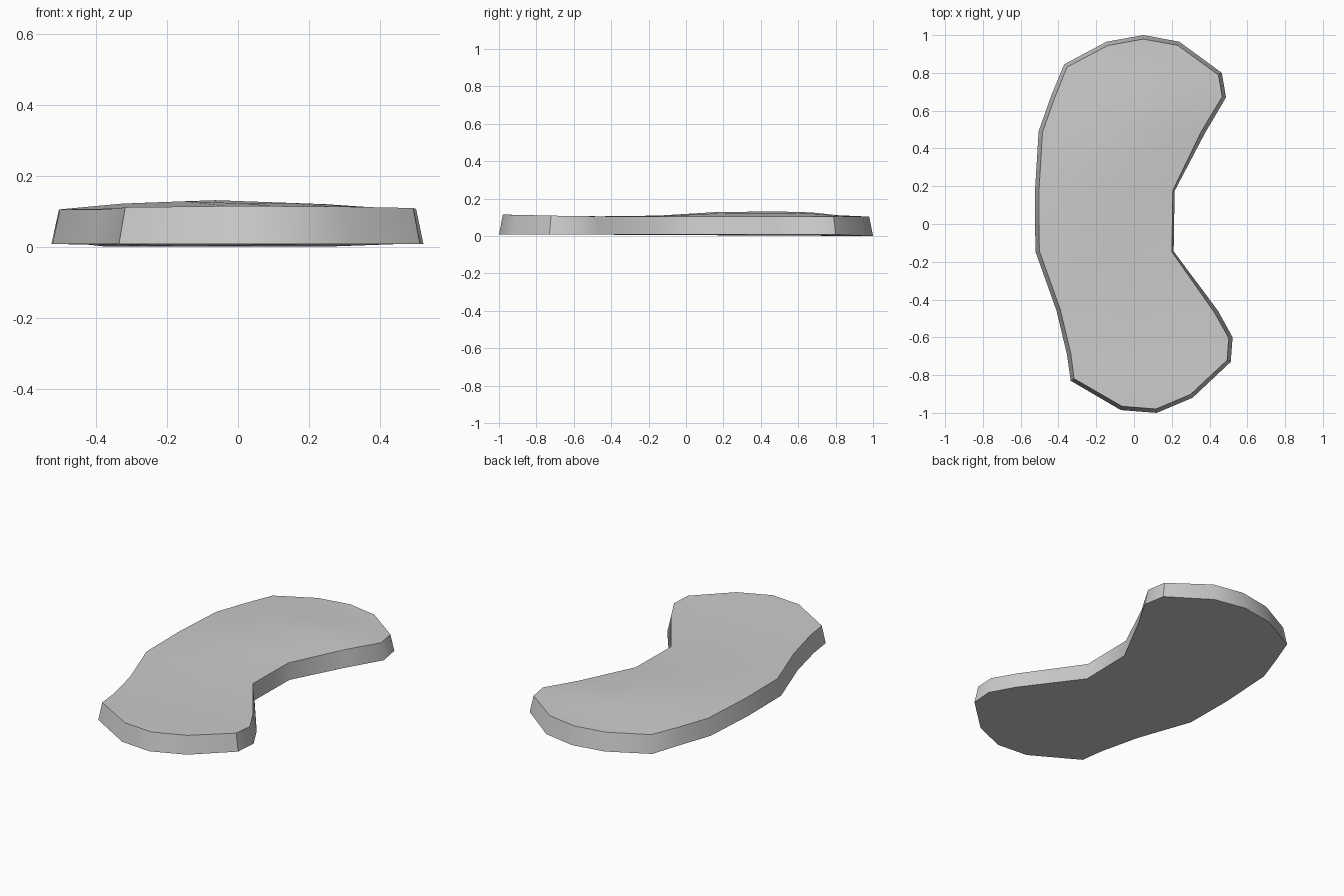
import bpy, bmesh, math
from mathutils import Vector

if "Cube" in bpy.data.objects:
    bpy.data.objects.remove(bpy.data.objects["Cube"])

# Outline rows from back to front: left x, left y, right x, right y, crown rise
ROWS = [
    (-0.145, 0.965, 0.240, 0.965, 0.000),
    (-0.370, 0.845, 0.465, 0.800, 0.006),
    (-0.440, 0.675, 0.487, 0.670, 0.021),
    (-0.505, 0.490, 0.375, 0.480, 0.026),
    (-0.525, 0.160, 0.215, 0.175, 0.023),
    (-0.522, -0.145, 0.210, -0.145, 0.004),
    (-0.410, -0.460, 0.445, -0.460, 0.000),
    (-0.355, -0.690, 0.522, -0.600, 0.000),
    (-0.335, -0.830, 0.512, -0.730, 0.000),
    (-0.070, -0.985, 0.310, -0.920, 0.000),
]
COLS = 4

left = [Vector(r[0:2]) for r in ROWS]
right = [Vector(r[2:4]) for r in ROWS]
outline = [Vector((0.05, 1.0))] + left + [Vector((0.12, -1.0))] + right[::-1]
n = len(outline)


def inset(i, d=0.021):
    """Move an outline point inward along its averaged edge normal."""
    a, b, c = outline[i - 1], outline[i], outline[(i + 1) % n]
    e = (b - a).normalized() + (c - b).normalized()
    return b + Vector((-e.y, e.x)).normalized() * d


def rim_height(p):
    return 0.105 + 0.009 * max(0.0, min(1.0, (-p.y - 0.55) / 0.4))


bm = bmesh.new()
# Underside and top rims
base = [bm.verts.new((p.x, p.y, 0.0 if p.y > 0.82 else 0.008)) for p in outline]
rim = []
for i in range(n):
    p = inset(i, 0.010 if abs(outline[i].y) < 0.2 and outline[i].x > 0 else 0.021)
    rim.append(bm.verts.new((p.x, p.y, rim_height(p))))
bm.faces.new(base[::-1])
for i in range(n):
    j = (i + 1) % n
    bm.faces.new((base[i], base[j], rim[j], rim[i]))

# Gently crowned top, lofted across the rows
grid = []
for k, row in enumerate(ROWS):
    a, b = rim[1 + k], rim[n - 1 - k]
    line = [a]
    for c in range(1, COLS):
        t = c / COLS
        co = a.co.lerp(b.co, t)
        co.z += row[4] * math.sin(math.pi * t)
        line.append(bm.verts.new(co))
    grid.append(line + [b])
for u, v in zip(grid, grid[1:]):
    for c in range(COLS):
        bm.faces.new((u[c], v[c], v[c + 1], u[c + 1]))
bm.faces.new([rim[0]] + grid[0])
bm.faces.new([rim[len(ROWS) + 1]] + grid[-1][::-1])
bmesh.ops.recalc_face_normals(bm, faces=bm.faces)

mesh = bpy.data.meshes.new("curved_slab")
bm.to_mesh(mesh)
bm.free()
slab = bpy.data.objects.new("curved_slab", mesh)
bpy.context.collection.objects.link(slab)
bpy.context.view_layer.objects.active = slab
slab.select_set(True)
bpy.ops.object.shade_smooth_by_angle(angle=math.radians(40))
